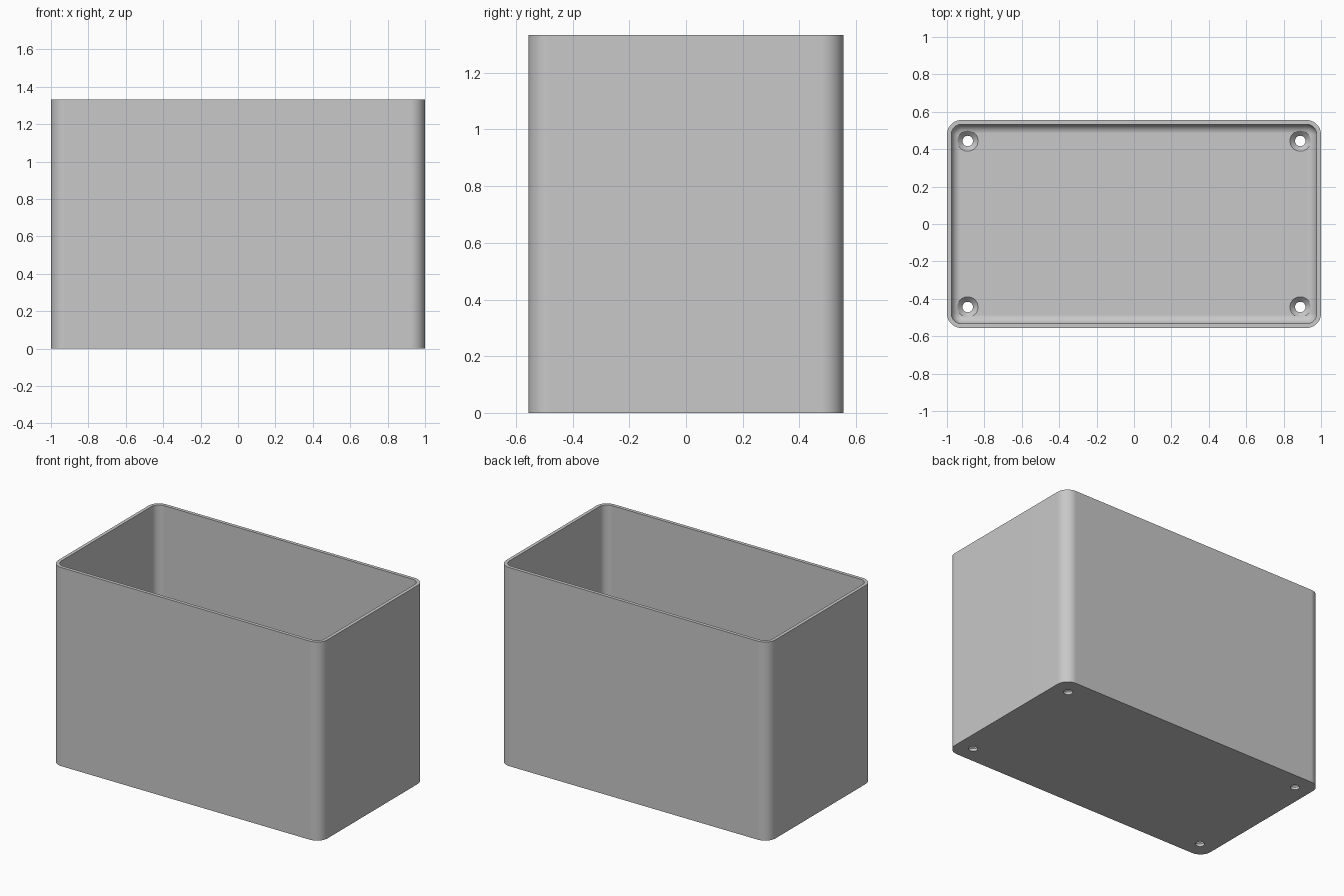
import bpy, bmesh, math

cube = bpy.data.objects.get("Cube")
if cube:
    bpy.data.objects.remove(cube, do_unlink=True)

HALF_X, HALF_Y, HEIGHT = 1.0, 0.556, 1.333
CORNER = 0.078      # outer corner radius
WALL = 0.023
FLOOR = 0.044
FILLET = 0.05       # rounding where the walls meet the floor

grey = bpy.data.materials.new("grey plastic")
grey.use_nodes = True
colour = (0.58, 0.58, 0.58, 1)
grey.diffuse_color = colour
grey.node_tree.nodes["Principled BSDF"].inputs["Base Color"].default_value = colour


def rounded_ring(inset, z, steps=10):
    """Rounded rectangle outline, inset from the outer wall."""
    r = max(CORNER - inset, 0.004)
    cx, cy = HALF_X - inset - r, HALF_Y - inset - r
    points = []
    for q, (sx, sy) in enumerate([(1, 1), (-1, 1), (-1, -1), (1, -1)]):
        for i in range(steps + 1):
            a = (q + i / steps) * math.pi / 2
            points.append((sx * cx + r * math.cos(a), sy * cy + r * math.sin(a), z))
    return points


def circle_ring(x, y, r, z, steps=32):
    return [(x + r * math.cos(math.tau * i / steps),
             y + r * math.sin(math.tau * i / steps), z) for i in range(steps)]


def loft(name, rings):
    """Closed solid through a stack of matching rings."""
    bm = bmesh.new()
    loops = [[bm.verts.new(p) for p in ring] for ring in rings]
    n = len(loops[0])
    for low, high in zip(loops, loops[1:]):
        for i in range(n):
            j = (i + 1) % n
            bm.faces.new((low[i], low[j], high[j], high[i]))
    bm.faces.new(loops[0][::-1])
    bm.faces.new(loops[-1])
    bmesh.ops.recalc_face_normals(bm, faces=bm.faces[:])
    mesh = bpy.data.meshes.new(name)
    bm.to_mesh(mesh)
    bm.free()
    mesh.materials.append(grey)
    obj = bpy.data.objects.new(name, mesh)
    bpy.context.collection.objects.link(obj)
    return obj


# Outer block
box = loft("open_box", [rounded_ring(0, 0), rounded_ring(0, HEIGHT)])

# Cavity with a filleted floor edge
cavity_rings = []
for i in range(9):
    a = i / 8 * math.pi / 2
    cavity_rings.append(rounded_ring(WALL + FILLET * (1 - math.sin(a)),
                                     FLOOR + FILLET * (1 - math.cos(a))))
cavity_rings.append(rounded_ring(WALL, HEIGHT + 0.1))
cutters = [loft("cavity_cutter", cavity_rings)]

# Countersunk screw holes in the four floor corners
for sx in (-1, 1):
    for sy in (-1, 1):
        x, y = sx * 0.889, sy * 0.444
        profile = [(0.028, -0.1), (0.028, 0.017), (0.055, FLOOR), (0.055, 0.15)]
        cutters.append(loft("screw_hole_cutter",
                            [circle_ring(x, y, r, z) for r, z in profile]))

bpy.ops.object.select_all(action='DESELECT')
bpy.context.view_layer.objects.active = box
box.select_set(True)
for cutter in cutters:
    cutter.hide_render = True
    mod = box.modifiers.new("cut", 'BOOLEAN')
    mod.operation = 'DIFFERENCE'
    mod.solver = 'EXACT'
    mod.object = cutter
    bpy.ops.object.modifier_apply(modifier=mod.name)
for cutter in cutters:
    bpy.data.objects.remove(cutter, do_unlink=True)

# Smooth rounded corners, crisp rim and hole edges, flat walls
bpy.ops.object.shade_smooth_by_angle(angle=math.radians(30))
weighted = box.modifiers.new("flat_walls", 'WEIGHTED_NORMAL')
weighted.keep_sharp = True
